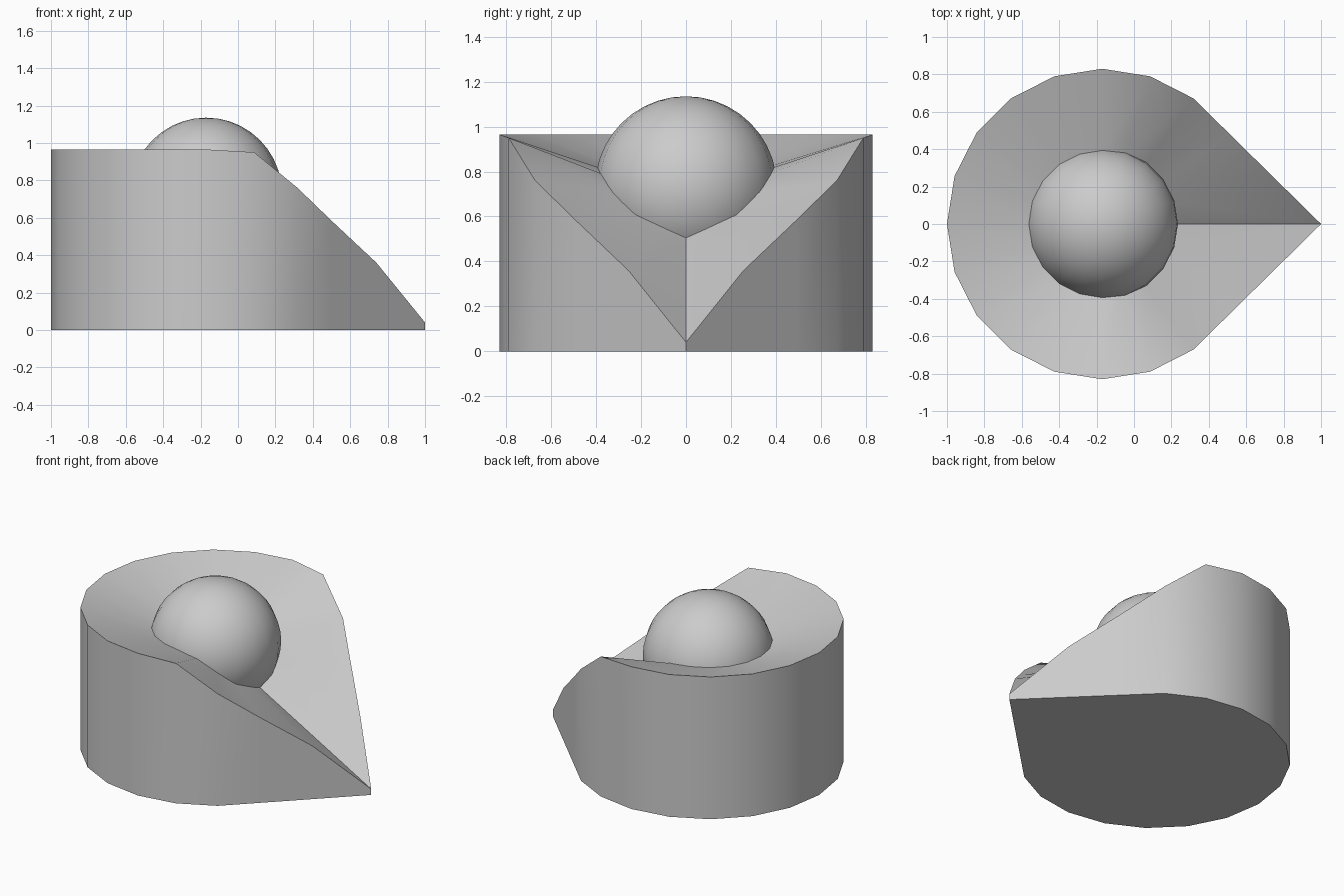
import bpy, bmesh, math

if "Cube" in bpy.data.objects:
    bpy.data.objects.remove(bpy.data.objects["Cube"])

CX = -0.17          # shared axis of the round body and the ball
R = 0.83
# Per 18-degree step from the tip (0) to the back (10)
RIM_Z = [0.04, 0.36, 0.58, 0.76, 0.95, 0.965, 0.965, 0.965, 0.965, 0.965, 0.965]
INNER_Z = [0.48, 0.55, 0.61, 0.705, 0.785, 0.815, 0.82, 0.82, 0.82, 0.82, 0.82]


def outline(i):
    """Teardrop outline: circle, pulled straight to a point at the tip."""
    a = math.radians(18 * i)
    x, y = CX + R * math.cos(a), R * math.sin(a)
    k = min(i, 20 - i)
    if k < 3:
        y3 = R * math.sin(math.radians(54))
        x3 = CX + R * math.cos(math.radians(54))
        x = 1 + (x3 - 1) * abs(y) / y3
    return x, y


def finish(bm, name, angle):
    bmesh.ops.recalc_face_normals(bm, faces=bm.faces)
    mesh = bpy.data.meshes.new(name)
    bm.to_mesh(mesh)
    bm.free()
    obj = bpy.data.objects.new(name, mesh)
    bpy.context.collection.objects.link(obj)
    bpy.ops.object.select_all(action='DESELECT')
    obj.select_set(True)
    bpy.context.view_layer.objects.active = obj
    bpy.ops.object.shade_smooth_by_angle(angle=math.radians(angle))
    return obj


# Teardrop base with a dished, sloping top
bm = bmesh.new()
bottom, rim, inner = [], [], []
for i in range(20):
    k = min(i, 20 - i)
    x, y = outline(i)
    a = math.radians(18 * i)
    bottom.append(bm.verts.new((x, y, 0)))
    rim.append(bm.verts.new((x, y, RIM_Z[k])))
    inner.append(bm.verts.new((CX + 0.38 * math.cos(a), 0.38 * math.sin(a), INNER_Z[k])))
centre = bm.verts.new((CX, 0, 0.69))
bm.faces.new(bottom)
for i in range(20):
    j = (i + 1) % 20
    bm.faces.new((bottom[i], bottom[j], rim[j], rim[i]))
    bm.faces.new((rim[i], rim[j], inner[j], inner[i]))
    bm.faces.new((inner[i], inner[j], centre))
finish(bm, "teardrop_base", 40)

# Ball resting in the dish
bm = bmesh.new()
bmesh.ops.create_uvsphere(bm, u_segments=20, v_segments=20, radius=0.405)
bmesh.ops.translate(bm, verts=bm.verts, vec=(CX, 0, 0.73))
finish(bm, "ball", 40)
